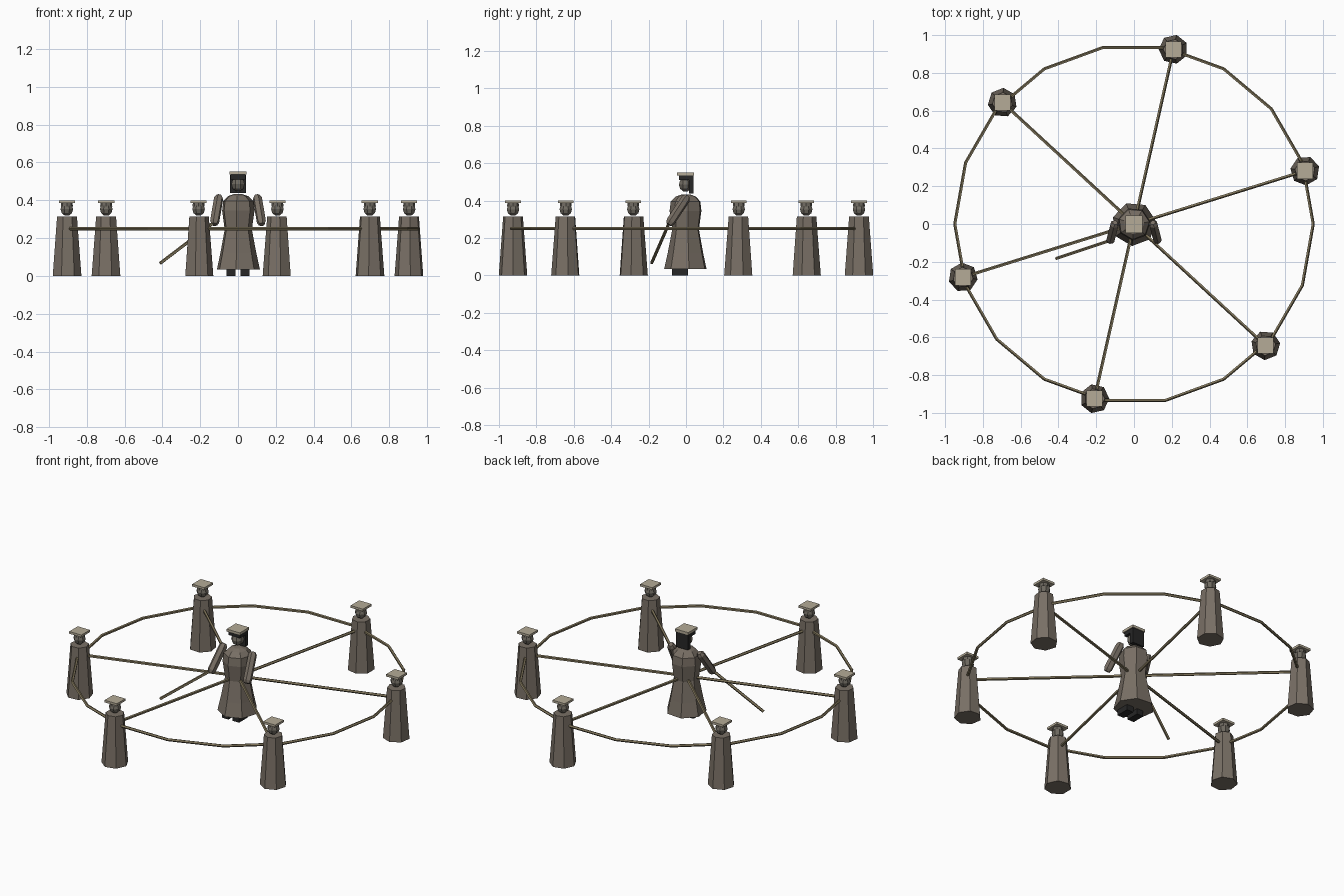
import bpy, bmesh, math
from mathutils import Vector

if "Cube" in bpy.data.objects:
    bpy.data.objects.remove(bpy.data.objects["Cube"])


def material(name, rgb):
    m = bpy.data.materials.new(name)
    m.diffuse_color = (*rgb, 1)
    m.use_nodes = True
    m.node_tree.nodes["Principled BSDF"].inputs["Base Color"].default_value = m.diffuse_color
    return m


ROBE = material("grey brown cloth", (0.19, 0.16, 0.13))
HEAD = material("grey skin", (0.16, 0.145, 0.12))
CAP = material("pale cap", (0.46, 0.41, 0.31))
WOOD = material("tan wood", (0.23, 0.19, 0.11))
DARK = material("black", (0.02, 0.02, 0.02))


def finish(name, bm, mat):
    bmesh.ops.recalc_face_normals(bm, faces=bm.faces[:])
    me = bpy.data.meshes.new(name)
    bm.to_mesh(me)
    bm.free()
    me.materials.append(mat)
    ob = bpy.data.objects.new(name, me)
    bpy.context.collection.objects.link(ob)
    return ob


def loft(name, profile, sides, turn, mat, loc=(0, 0, 0)):
    """Stack of polygon rings; profile rows are (radius, z)."""
    bm = bmesh.new()
    rings = []
    for r, z in profile:
        rings.append([bm.verts.new((loc[0] + r * math.cos(turn + math.tau * i / sides),
                                    loc[1] + r * math.sin(turn + math.tau * i / sides),
                                    loc[2] + z)) for i in range(sides)])
    for a, b in zip(rings, rings[1:]):
        for i in range(sides):
            j = (i + 1) % sides
            bm.faces.new((a[i], a[j], b[j], b[i]))
    bm.faces.new(rings[0])
    bm.faces.new(rings[-1])
    return finish(name, bm, mat)


def rod(name, a, b, profile, sides, mat):
    """Loft laid from a to b; profile rows are (radius, fraction of length)."""
    a, b = Vector(a), Vector(b)
    d = b - a
    ob = loft(name, [(r, t * d.length) for r, t in profile], sides, math.pi / sides, mat)
    ob.data.transform(d.to_track_quat('Z', 'Y').to_matrix().to_4x4())
    ob.location = a
    return ob


def box(name, centre, size, mat):
    bm = bmesh.new()
    bmesh.ops.create_cube(bm, size=1)
    for v in bm.verts:
        v.co = Vector(c + s * k for c, s, k in zip(centre, size, v.co))
    return finish(name, bm, mat)


def ball(name, centre, r, mat):
    prof = [(r * math.cos(t), r * math.sin(t)) for t in
            [math.radians(k) for k in (-70, -35, 0, 35, 70)]]
    return loft(name, prof, 8, math.pi / 8, mat, centre)


STRAIGHT = [(0.009, 0), (0.009, 1)]

# Six small capped figures standing on the ring, one spoke to each
for k in range(6):
    ang = math.radians(17.3 + 60 * k)
    x, y = 0.948 * math.cos(ang), 0.948 * math.sin(ang)
    loft(f"figure_body_{k}", [(0.078, 0), (0.054, 0.315)], 7, ang, ROBE, (x, y, 0))
    ball(f"figure_head_{k}", (x, y, 0.353), 0.036, HEAD)
    loft(f"figure_cap_band_{k}", [(0.032, 0.368), (0.030, 0.388)], 8, 0, HEAD, (x, y, 0))
    box(f"figure_cap_{k}", (x, y, 0.393), (0.085, 0.085, 0.014), CAP)
    rod(f"spoke_{k}", (0, 0, 0.25), (x, y, 0.25), STRAIGHT, 5, WOOD)

# Eighteen sided hoop
bm = bmesh.new()
N, M = 18, 5
rings = [[bm.verts.new(((0.948 + 0.009 * math.cos(q)) * math.cos(p),
                        (0.948 + 0.009 * math.cos(q)) * math.sin(p),
                        0.25 + 0.009 * math.sin(q)))
          for q in [math.tau * j / M for j in range(M)]]
         for p in [math.tau * i / N for i in range(N)]]
for i in range(N):
    for j in range(M):
        a, b = rings[i], rings[(i + 1) % N]
        bm.faces.new((a[j], b[j], b[(j + 1) % M], a[(j + 1) % M]))
finish("hoop", bm, WOOD)

# Central figure: robe with skirt, waist and sloping shoulders
loft("robe", [(0.117, 0.035), (0.098, 0.12), (0.074, 0.245), (0.088, 0.345),
              (0.082, 0.395), (0.055, 0.422), (0.024, 0.432)],
     7, math.radians(-95), ROBE)

# Arms, sloping forward, and feet
for s, side in ((-1, "left"), (1, "right")):
    rod(f"arm_{side}", (0.100 * s, 0.008, 0.425), (0.126 * s, -0.092, 0.272),
        [(0.014, 0), (0.025, 0.09), (0.025, 0.9), (0.017, 1)], 6, ROBE)
    box(f"foot_{side}", (0.037 * s, -0.032, 0.024), (0.046, 0.085, 0.048), DARK)

# Head, hair and flat cap
ball("head", (0, -0.003, 0.485), 0.038, HEAD)
box("hair_back", (0, 0.028, 0.486), (0.082, 0.025, 0.096), DARK)
box("hair_top", (0, 0.001, 0.523), (0.080, 0.076, 0.024), DARK)
box("cap", (0, -0.002, 0.543), (0.092, 0.092, 0.016), CAP)

# Pointing stick held in the left hand
rod("stick", (-0.12, -0.086, 0.288), (-0.412, -0.183, 0.066), STRAIGHT, 5, WOOD)
